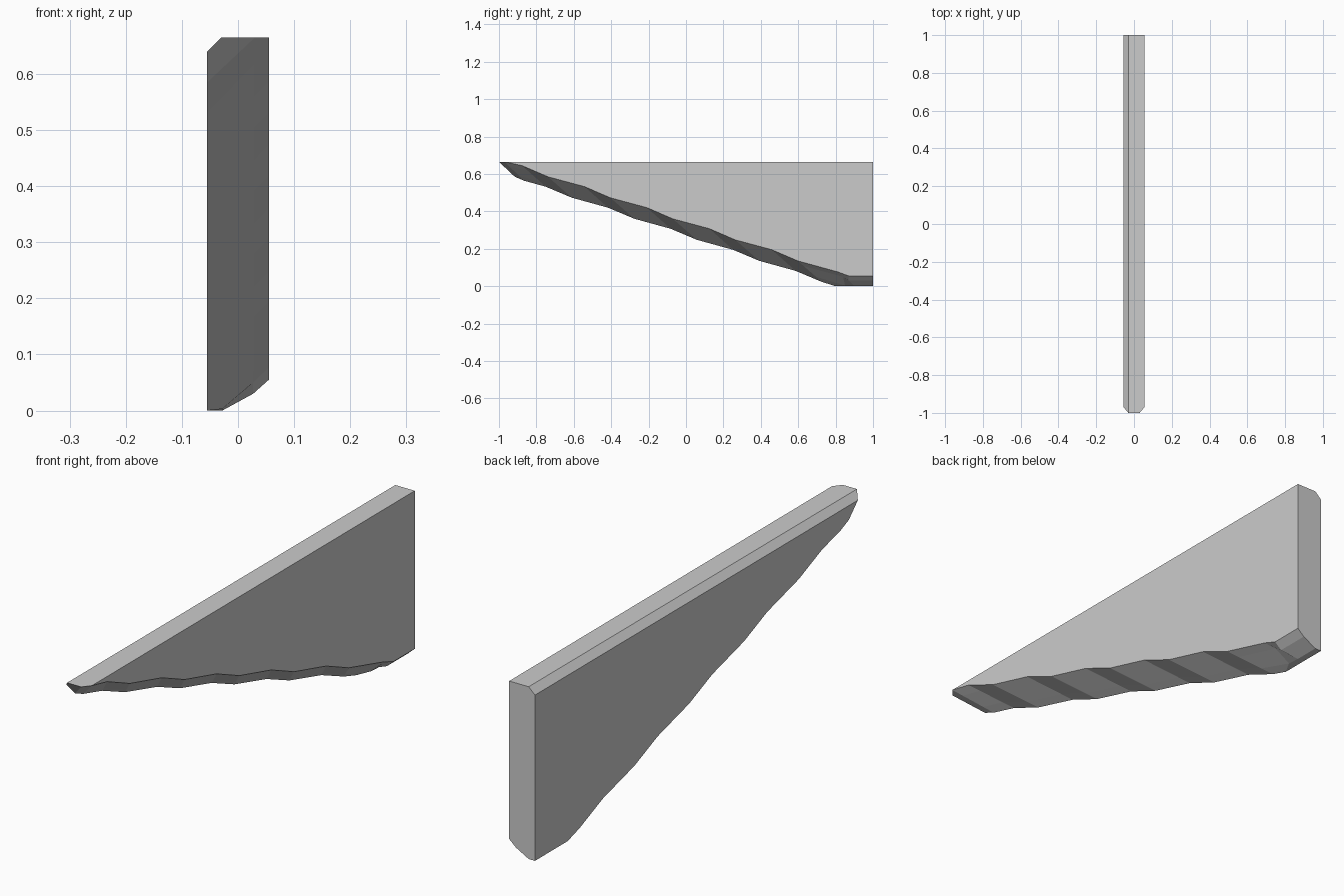
import bpy, bmesh
from mathutils import Vector

cube = bpy.data.objects.get("Cube")
if cube:
    bpy.data.objects.remove(cube, do_unlink=True)

W, TOP, STEP = 0.055, 0.665, Vector((0, 0.334, -0.1125))


def row(p, q):
    """Four points across the cutting edge, from the left side to the right."""
    p, q = Vector(p), Vector(q)
    return [p.lerp(q, t) for t in (0, 0.25, 0.75, 1)]


# Pointed tip
rows = [row((0.03, -1, TOP), (-W, -0.915, 0.585)),
        row((W, -0.97, TOP), (-W, -0.866, 0.564))]

# Slanted flutes repeating along the lower edge
for k in range(5):
    for p, q in (((W, -0.877, 0.645), (-W, -0.75, 0.532)),
                 ((W, -0.738, 0.585), (-W, -0.61, 0.473))):
        rows.append(row(Vector(p) + STEP * k, Vector(q) + STEP * k))

# Flat heel with bevelled corner
xs = (W, 0.027, -0.028, -W)
for ys, zs in (((0.81, 0.84, 0.85, 0.8), (0.077, 0.05, 0.003, 0)),
               ((0.87, 0.87, 0.9, 0.9), (W, 0.03, 0, 0)),
               ((1, 1, 1, 1), (W, 0.03, 0, 0))):
    rows.append([Vector(c) for c in zip(xs, ys, zs)])

bm = bmesh.new()
grid = [[bm.verts.new(p) for p in r] for r in rows]
for a, b in zip(grid, grid[1:]):
    for i in range(3):
        bm.faces.new((a[i], a[i + 1], b[i + 1], b[i]))

# Top, right-hand chamfer, sides, tip and back
tip, heel = grid[0], grid[-1]
nose = bm.verts.new((-0.03, -1, TOP))
shoulder = bm.verts.new((-W, -0.97, 0.64))
back_l = bm.verts.new((W, 1, TOP))
back_m = bm.verts.new((-0.028, 1, TOP))
back_r = bm.verts.new((-W, 1, 0.64))
bm.faces.new((nose, tip[0], grid[1][0], back_l, back_m))
bm.faces.new((nose, back_m, back_r, shoulder))
bm.faces.new([r[0] for r in grid[1:]] + [back_l])
bm.faces.new([r[3] for r in grid] + [back_r, shoulder])
bm.faces.new(tip + [shoulder, nose])
bm.faces.new(heel + [back_r, back_m, back_l])
bmesh.ops.recalc_face_normals(bm, faces=bm.faces)

mesh = bpy.data.meshes.new("fluted_wedge")
bm.to_mesh(mesh)
bm.free()
wedge = bpy.data.objects.new("fluted_wedge", mesh)
bpy.context.collection.objects.link(wedge)

# Plain grey
mat = bpy.data.materials.new("plain_grey")
mat.use_nodes = True
colour = (0.6, 0.6, 0.6, 1)
mat.diffuse_color = colour
mat.node_tree.nodes["Principled BSDF"].inputs["Base Color"].default_value = colour
mesh.materials.append(mat)
